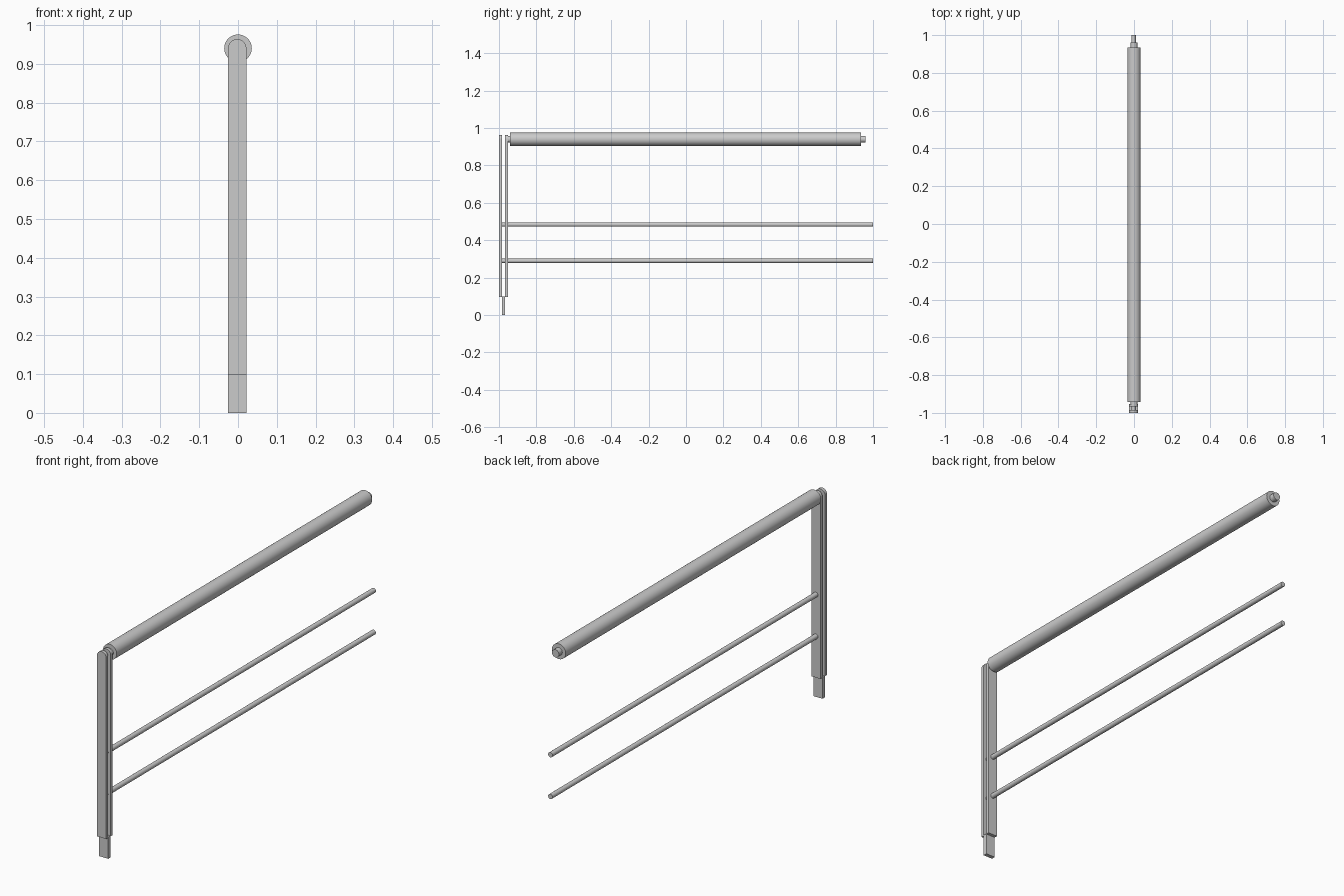
import bpy, bmesh, math

if "Cube" in bpy.data.objects:
    bpy.data.objects.remove(bpy.data.objects["Cube"])

POST_X = -0.002      # post and rods sit slightly off the handrail axis
RAIL_Z = 0.94
HALF_W = 0.0235


def finish(name, bm):
    bmesh.ops.recalc_face_normals(bm, faces=bm.faces)
    me = bpy.data.meshes.new(name)
    bm.to_mesh(me)
    bm.free()
    ob = bpy.data.objects.new(name, me)
    bpy.context.collection.objects.link(ob)
    bpy.ops.object.select_all(action='DESELECT')
    ob.select_set(True)
    bpy.context.view_layer.objects.active = ob
    bpy.ops.object.shade_smooth_by_angle(angle=math.radians(35))
    return ob


def extrude_y(name, profile, y0, y1):
    """Extrude a closed x-z profile from y0 to y1."""
    bm = bmesh.new()
    face = bm.faces.new([bm.verts.new((x, y0, z)) for x, z in profile])
    ret = bmesh.ops.extrude_face_region(bm, geom=[face])
    verts = [g for g in ret['geom'] if isinstance(g, bmesh.types.BMVert)]
    bmesh.ops.translate(bm, verts=verts, vec=(0, y1 - y0, 0))
    return finish(name, bm)


def arc(cx, cz, r, a0, a1, n):
    return [(cx + r * math.cos(a0 + (a1 - a0) * i / n),
             cz + r * math.sin(a0 + (a1 - a0) * i / n)) for i in range(n + 1)]


def cylinder(name, x, z, r, y0, y1, n=32):
    return extrude_y(name, arc(x, z, r, 0, 2 * math.pi, n)[:-1], y0, y1)


# Twin post plates with rounded tops
plate = [(POST_X - HALF_W, 0.098), (POST_X + HALF_W, 0.098)]
plate += arc(POST_X, RAIL_Z, HALF_W, 0, math.pi, 20)
extrude_y("post_plate_outer", plate, -1.0, -0.985)
extrude_y("post_plate_inner", plate, -0.967, -0.952)

# Foot tongue held between the plates
foot = [(POST_X - HALF_W, 0), (POST_X + HALF_W, 0),
        (POST_X + HALF_W, 0.1), (POST_X - HALF_W, 0.1)]
extrude_y("foot_tongue", foot, -0.985, -0.967)

# Handrail with a connecting stub at each end
cylinder("handrail", 0, RAIL_Z, 0.0355, -0.942, 0.935, 48)
cylinder("handrail_stub_front", 0, RAIL_Z, 0.018, -0.967, -0.942)
cylinder("handrail_stub_back", 0, RAIL_Z, 0.018, 0.935, 0.96)

# Two infill rods running through the post
for name, z in (("upper_rod", 0.484), ("lower_rod", 0.29)):
    cylinder(name, POST_X, z, 0.0115, -0.986, 1.0, 24)
